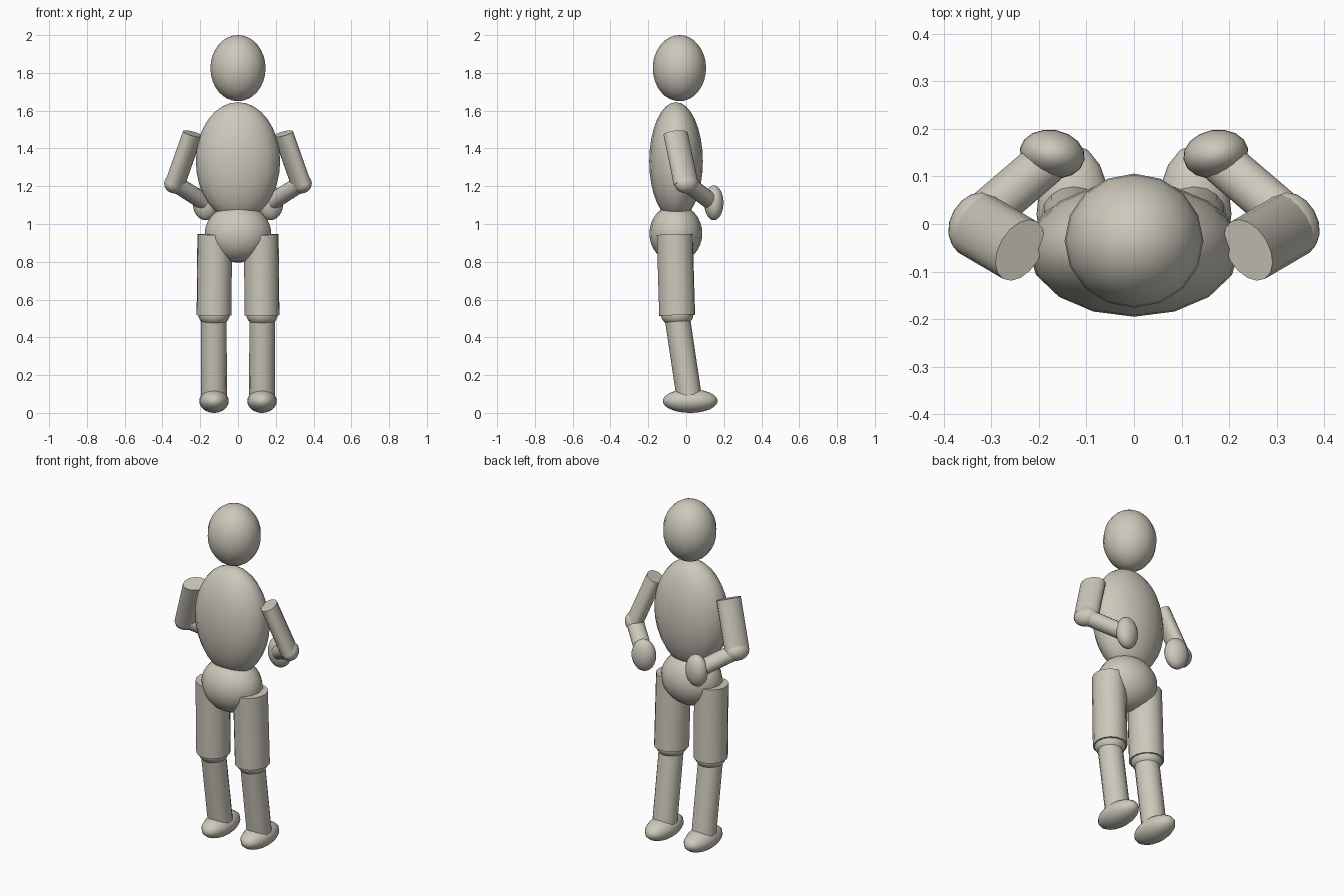
import bpy, math
from mathutils import Vector, Matrix

if "Cube" in bpy.data.objects:
    bpy.data.objects.remove(bpy.data.objects["Cube"])

clay = bpy.data.materials.new("warm_grey")
clay.diffuse_color = (0.61, 0.58, 0.50, 1)
clay.use_nodes = True
clay.node_tree.nodes["Principled BSDF"].inputs["Base Color"].default_value = clay.diffuse_color


def finish(name):
    ob = bpy.context.object
    ob.name = name
    ob.data.materials.append(clay)
    return ob


def smooth(ob):
    bpy.ops.object.select_all(action='DESELECT')
    ob.select_set(True)
    bpy.context.view_layer.objects.active = ob
    bpy.ops.object.transform_apply(location=True, rotation=True, scale=True)
    bpy.ops.object.shade_smooth_by_angle(angle=math.radians(40))


def ball(name, center, radii, turn=0):
    """Ellipsoid, optionally turned about z."""
    bpy.ops.mesh.primitive_uv_sphere_add(segments=16, ring_count=16, radius=1,
                                         location=center, rotation=(0, 0, turn))
    ob = finish(name)
    ob.scale = radii
    smooth(ob)


def limb(name, start, end, r_side, r_flat):
    """Oval cylinder between two points; r_side is its horizontal radius."""
    a, b = Vector(start), Vector(end)
    axis = (b - a).normalized()
    side = axis.cross(Vector((0, 0, 1))).normalized()
    flat = axis.cross(side)
    bpy.ops.mesh.primitive_cylinder_add(vertices=16, radius=1, depth=1)
    ob = finish(name)
    rot = Matrix((side, flat, axis)).transposed().to_4x4()
    size = Matrix.Diagonal((r_side, r_flat, (b - a).length, 1))
    ob.data.transform(Matrix.Translation((a + b) / 2) @ rot @ size)
    smooth(ob)


# Head, neck and body
ball("head", (0, -0.035, 1.825), (0.146, 0.141, 0.175))
limb("neck", (0, -0.043, 1.56), (0, -0.043, 1.74), 0.08, 0.08)
ball("torso", (0, -0.053, 1.332), (0.223, 0.142, 0.313))
ball("pelvis", (0, -0.054, 0.95), (0.176, 0.140, 0.154))

for s, tag in ((1, "right"), (-1, "left")):
    # Arms, bent at the elbow
    limb("upper_arm_" + tag, (s * 0.24, -0.055, 1.478), (s * 0.334, 0.0, 1.212), 0.07, 0.047)
    ball("elbow_" + tag, (s * 0.336, 0.003, 1.214), (0.05, 0.068, 0.052), s * math.radians(30))
    limb("forearm_" + tag, (s * 0.325, 0.01, 1.21), (s * 0.185, 0.13, 1.12), 0.048, 0.044)
    ball("hand_" + tag, (s * 0.172, 0.147, 1.112), (0.069, 0.051, 0.092), s * math.radians(10))
    # Legs and feet
    limb("thigh_" + tag, (s * 0.123, -0.06, 0.945), (s * 0.127, -0.047, 0.517), 0.092, 0.096)
    ball("knee_" + tag, (s * 0.127, -0.047, 0.52), (0.083, 0.086, 0.064))
    limb("shin_" + tag, (s * 0.128, -0.047, 0.51), (s * 0.127, 0.017, 0.08), 0.068, 0.067)
    ball("foot_" + tag, (s * 0.127, 0.022, 0.063), (0.078, 0.145, 0.063))
